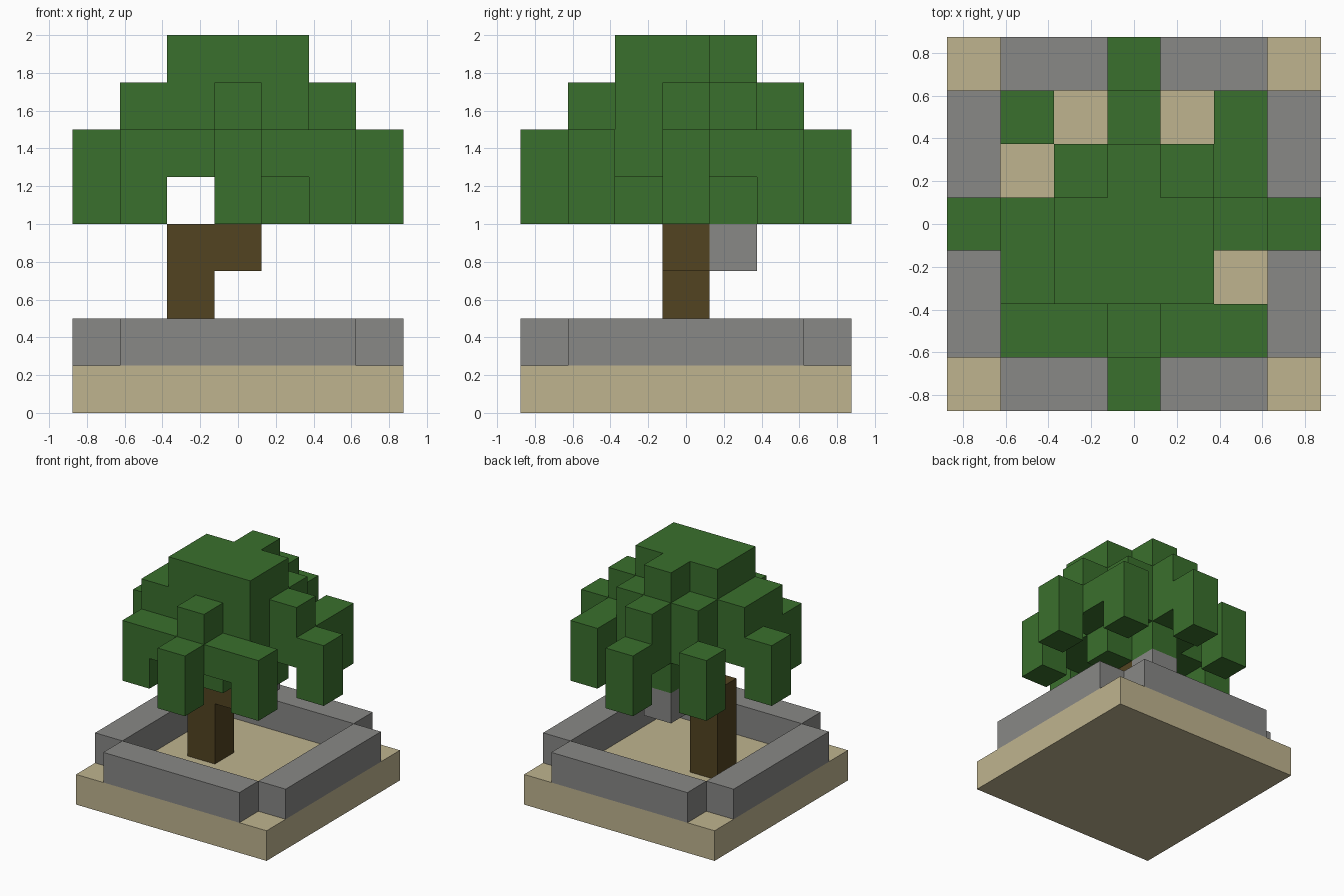
import bpy
import bmesh
import math
from mathutils import Vector

cube = bpy.data.objects.get("Cube")
if cube:
    bpy.data.objects.remove(cube, do_unlink=True)

CELL = 0.25   # edge of one block
MID = 3       # index of the middle block of the 7 x 7 plan


def material(name, rgb):
    mat = bpy.data.materials.new(name)
    mat.use_nodes = True
    color = (*rgb, 1)
    mat.diffuse_color = color
    bsdf = next(n for n in mat.node_tree.nodes if n.type == 'BSDF_PRINCIPLED')
    bsdf.inputs["Base Color"].default_value = color
    return mat


LEAF = material("leaf green", (0.042, 0.162, 0.026))
WOOD = material("dark wood", (0.084, 0.056, 0.015))
STONE = material("grey stone", (0.246, 0.246, 0.238))
SAND = material("pale sand", (0.521, 0.456, 0.275))


def blocks(level, plan):
    """Blocks of one level; plan rows run from back to front."""
    rows = plan.split()
    return {(x, len(rows) - 1 - r, level)
            for r, row in enumerate(rows)
            for x, mark in enumerate(row) if mark == "#"}


# Base slab and the low wall with open corners
slab = {(x, y, 0) for x in range(7) for y in range(7)}
wall = {(x, y, 1) for x, y, _ in slab
        if (abs(x - MID) == 3) != (abs(y - MID) == 3)}

# Crooked trunk and the hanging stone behind it
trunk = {(2, 3, z) for z in (1, 2, 3)} | {(3, 3, 3), (3, 3, 4)}
lantern = {(3, 4, 3)}

# Canopy, level by level from the drooping tips to the crown
canopy = (
    blocks(4, """
        ...#...
        .#...#.
        ...#...
        #...#.#
        ...#...
        .#...#.
        ...#...""")
    | blocks(5, """
        ...#...
        .#.#.#.
        ..####.
        #######
        .####..
        .#####.
        ...#...""")
    | blocks(6, """
        .......
        ...#...
        ..###..
        .#####.
        .####..
        ...#...
        .......""")
    | blocks(7, """
        .......
        .......
        ...#...
        ..###..
        ..###..
        .......
        .......""")
)

parts = [
    ("sand_base", slab, SAND),
    ("stone_wall", wall, STONE),
    ("trunk", trunk, WOOD),
    ("hanging_stone", lantern, STONE),
    ("leaf_canopy", canopy, LEAF),
]
solid = set().union(*(cells for _, cells, _ in parts))


def build(name, cells, mat):
    """Make one mesh from the outer faces of a set of blocks."""
    bm = bmesh.new()
    for cell in sorted(cells):
        center = Vector((cell[0] - MID, cell[1] - MID, cell[2] + 0.5))
        for axis in range(3):
            for sign in (-1, 1):
                near = list(cell)
                near[axis] += sign
                if tuple(near) in solid:
                    continue
                n, u, v = Vector(), Vector(), Vector()
                n[axis] = sign / 2
                u[(axis + 1) % 3] = sign / 2
                v[(axis + 2) % 3] = 0.5
                corners = (-u - v, u - v, u + v, v - u)
                bm.faces.new([bm.verts.new((center + n + c) * CELL)
                              for c in corners])
    bmesh.ops.remove_doubles(bm, verts=bm.verts, dist=0.001)
    bmesh.ops.dissolve_limit(bm, angle_limit=math.radians(1),
                             verts=bm.verts, edges=bm.edges)
    mesh = bpy.data.meshes.new(name)
    bm.to_mesh(mesh)
    bm.free()
    mesh.materials.append(mat)
    bpy.context.scene.collection.objects.link(bpy.data.objects.new(name, mesh))


for part in parts:
    build(*part)
